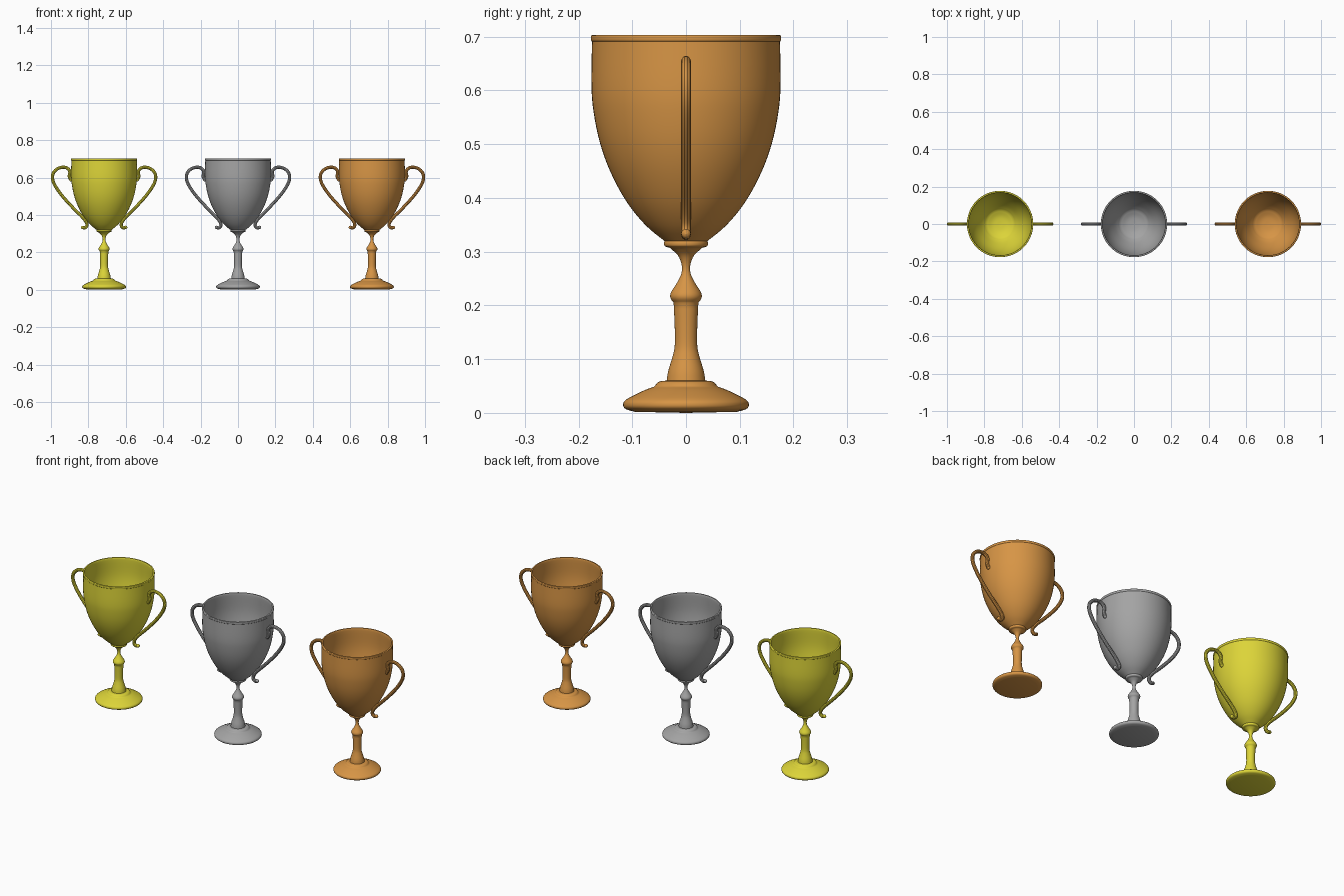
import bpy, bmesh, math
from mathutils import Vector

if "Cube" in bpy.data.objects:
    bpy.data.objects.remove(bpy.data.objects["Cube"])

SEGS = 64


def smooth_run(pts, n=4):
    """Catmull-Rom interpolation through profile points."""
    p = [Vector(q) for q in pts]
    if len(p) < 3:
        return p
    p = [2 * p[0] - p[1]] + p + [2 * p[-1] - p[-2]]
    out = []
    for a, b, c, d in zip(p, p[1:], p[2:], p[3:]):
        for i in range(n):
            t = i / n
            out.append(0.5 * (2 * b + (c - a) * t + (2 * a - 5 * b + 4 * c - d) * t * t
                              + (3 * b - a - 3 * c + d) * t ** 3))
    return out + [p[-2]]


def finish(ob, mat):
    if mat:
        ob.data.materials.append(mat)
    bpy.ops.object.select_all(action='DESELECT')
    ob.select_set(True)
    bpy.context.view_layer.objects.active = ob
    bpy.ops.object.shade_smooth_by_angle(angle=math.radians(35))


def lathe(name, runs, x, mat):
    """Revolve smooth profile runs (r, z) around the vertical axis."""
    prof = [q for run in runs for q in smooth_run(run)]
    bm = bmesh.new()
    vs = [bm.verts.new((max(r, 0), 0, z)) for r, z in prof]
    es = [bm.edges.new(pair) for pair in zip(vs, vs[1:])]
    bmesh.ops.spin(bm, geom=vs + es, cent=(0, 0, 0), axis=(0, 0, 1),
                   angle=math.tau, steps=SEGS)
    bmesh.ops.remove_doubles(bm, verts=bm.verts, dist=0.00005)
    bmesh.ops.dissolve_degenerate(bm, dist=0.00001, edges=bm.edges)
    bmesh.ops.recalc_face_normals(bm, faces=bm.faces)
    me = bpy.data.meshes.new(name)
    bm.to_mesh(me)
    bm.free()
    ob = bpy.data.objects.new(name, me)
    ob.location.x = x
    bpy.context.collection.objects.link(ob)
    finish(ob, mat)


def handle(name, path, x, side, mat):
    """Round tube along a path in the xz plane, tapered to rounded tips."""
    cu = bpy.data.curves.new(name, 'CURVE')
    cu.dimensions = '3D'
    cu.bevel_depth = 0.0095
    cu.bevel_resolution = 3
    cu.use_fill_caps = True
    pts = smooth_run(path, 6)
    d0, d1 = (pts[0] - pts[1]).normalized(), (pts[-1] - pts[-2]).normalized()
    pts = [pts[0] + d0 * 0.006, pts[0] + d0 * 0.004] + pts + [pts[-1] + d1 * 0.004, pts[-1] + d1 * 0.006]
    sp = cu.splines.new('POLY')
    sp.points.add(len(pts) - 1)
    for i, (p, q) in enumerate(zip(sp.points, pts)):
        p.co = (side * q[0], 0, q[1], 1)
        p.radius = {0: 0.3, 1: 0.7}.get(min(i, len(pts) - 1 - i), 0.95)
    ob = bpy.data.objects.new(name, cu)
    ob.location.x = x
    bpy.context.collection.objects.link(ob)
    bpy.ops.object.select_all(action='DESELECT')
    ob.select_set(True)
    bpy.context.view_layer.objects.active = ob
    bpy.ops.object.convert(target='MESH')
    finish(bpy.context.object, mat)


# Foot and stem profile
stem = [
    [(0, 0), (0.095, 0.002)],
    [(0.095, 0.002), (0.112, 0.007), (0.117, 0.015), (0.111, 0.025), (0.08, 0.041), (0.059, 0.049)],
    [(0.059, 0.049), (0.053, 0.056), (0.047, 0.059), (0.036, 0.06)],
    [(0.036, 0.06), (0.033, 0.078), (0.025, 0.105), (0.021, 0.125), (0.021, 0.16), (0.023, 0.205)],
    [(0.023, 0.205), (0.029, 0.214), (0.028, 0.224), (0.018, 0.24), (0.009, 0.258),
     (0.008, 0.275), (0.015, 0.293), (0.03, 0.307)],
    [(0.03, 0.307), (0.039, 0.31), (0.041, 0.315), (0.04, 0.32)],
    [(0.04, 0.32), (0, 0.322)],
]
# Bowl profile: outside, lip, inside
bowl = [
    [(0, 0.318), (0.039, 0.319)],
    [(0.039, 0.319), (0.075, 0.349), (0.11, 0.392), (0.14, 0.447), (0.16, 0.502),
     (0.172, 0.56), (0.176, 0.61), (0.175, 0.691)],
    [(0.175, 0.691), (0.177, 0.694), (0.177, 0.701), (0.175, 0.703)],
    [(0.175, 0.703), (0.169, 0.703)],
    [(0.169, 0.703), (0.167, 0.69), (0.169, 0.61), (0.163, 0.55), (0.15, 0.494),
     (0.13, 0.445), (0.1, 0.395), (0.075, 0.366)],
    [(0.075, 0.366), (0.04, 0.352), (0, 0.348)],
]
# Scrolled handle path (x, z)
scroll = [(0.176, 0.585), (0.186, 0.605), (0.183, 0.632), (0.197, 0.65), (0.222, 0.655),
          (0.252, 0.645), (0.273, 0.62), (0.274, 0.585), (0.255, 0.545), (0.218, 0.495),
          (0.165, 0.437), (0.115, 0.387), (0.095, 0.36), (0.092, 0.342), (0.102, 0.331),
          (0.118, 0.334)]

cups = [("gold", -0.716, (0.72, 0.66, 0.04, 1)),
        ("silver", 0, (0.37, 0.37, 0.37, 1)),
        ("bronze", 0.716, (0.68, 0.3, 0.06, 1))]
for metal, x, col in cups:
    mat = bpy.data.materials.new(metal)
    mat.diffuse_color = col
    mat.use_nodes = True
    mat.node_tree.nodes["Principled BSDF"].inputs["Base Color"].default_value = mat.diffuse_color
    lathe(metal + "_foot_and_stem", stem, x, mat)
    lathe(metal + "_bowl", bowl, x, mat)
    handle(metal + "_handle_left", scroll, x, -1, mat)
    handle(metal + "_handle_right", scroll, x, 1, mat)
